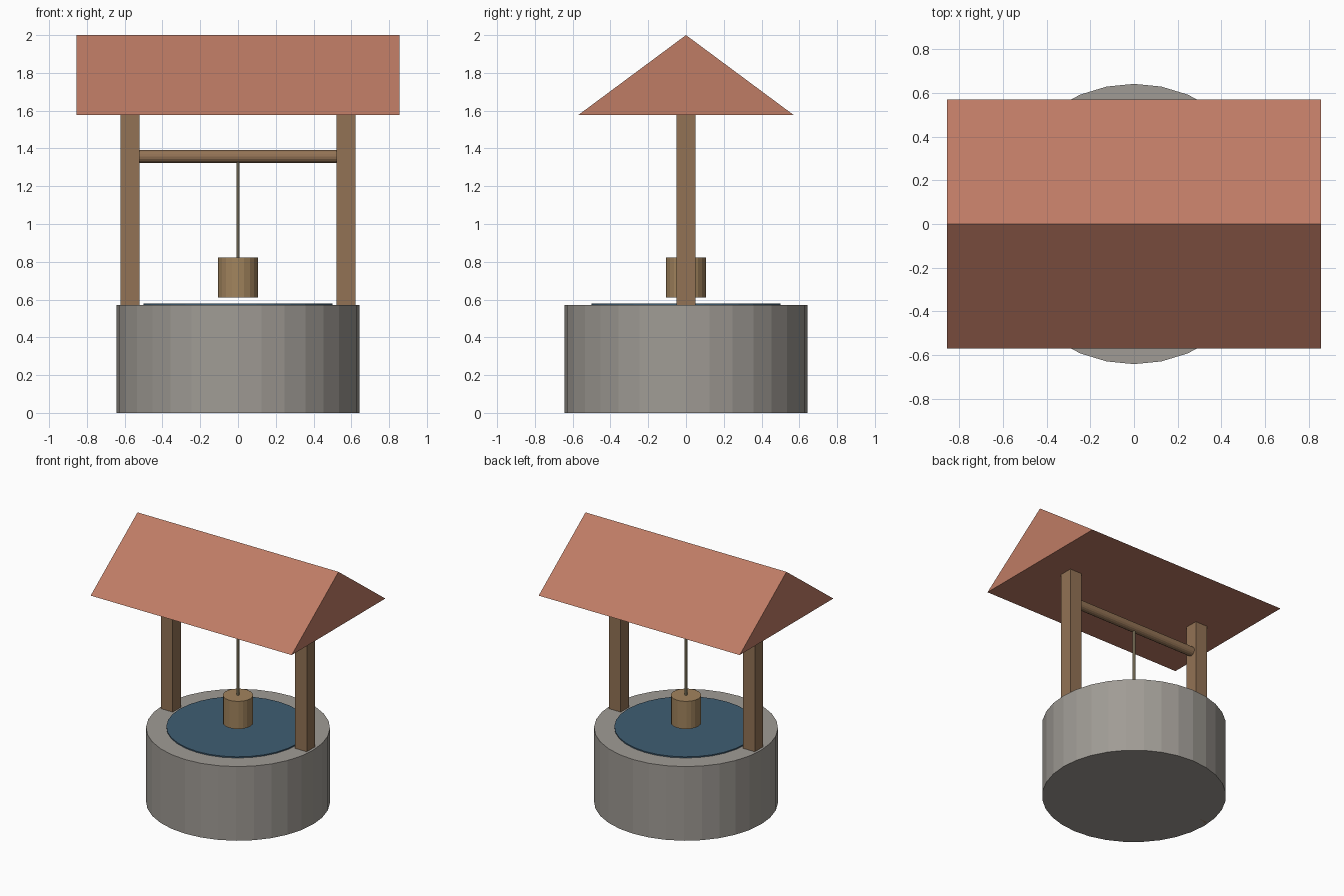
import bpy
from math import pi

if "Cube" in bpy.data.objects:
    bpy.data.objects.remove(bpy.data.objects["Cube"])


def paint(obj, name, rgb):
    mat = bpy.data.materials.get(name) or bpy.data.materials.new(name)
    mat.diffuse_color = (*rgb, 1)
    mat.use_nodes = True
    mat.node_tree.nodes["Principled BSDF"].inputs["Base Color"].default_value = mat.diffuse_color
    obj.data.materials.append(mat)


def cylinder(name, radius, bottom, top, sides):
    bpy.ops.mesh.primitive_cylinder_add(vertices=sides, radius=radius, depth=top - bottom,
                                        location=(0, 0, (bottom + top) / 2))
    obj = bpy.context.object
    obj.name = name
    return obj


WOOD = (0.29, 0.17, 0.09)

# Stone well wall, 32 flat sides
paint(cylinder("well_wall", 0.642, 0, 0.571, 32), "stone", (0.35, 0.33, 0.30))

# Water disc just proud of the rim
paint(cylinder("water", 0.5, 0.55, 0.58, 32), "water", (0.05, 0.11, 0.17))

# Posts run down through the wall to the ground
for side, x in (("left", -0.571), ("right", 0.571)):
    bpy.ops.mesh.primitive_cube_add(size=1, location=(x, 0, 0.789))
    post = bpy.context.object
    post.name = side + "_post"
    post.scale = (0.1, 0.1, 1.578)
    paint(post, "wood", WOOD)

# Winding axle between the posts
axle = cylinder("axle", 0.035, -0.55, 0.55, 16)
axle.rotation_euler = (0, pi / 2, 0)
axle.location = (0, 0, 1.358)
paint(axle, "wood", WOOD)

# Rope and hanging bucket
paint(cylinder("rope", 0.009, 0.81, 1.358, 8), "rope", (0.50, 0.42, 0.26))
paint(cylinder("bucket", 0.106, 0.61, 0.823, 20), "bucket_wood", (0.36, 0.23, 0.11))

# Closed gable roof: triangle profile swept along x
profile = [(-0.57, 1.577), (0.57, 1.577), (0, 2.0)]
verts = [(x, y, z) for x in (-0.856, 0.856) for y, z in profile]
faces = [(2, 1, 0), (3, 4, 5)] + [(i, (i + 1) % 3, (i + 1) % 3 + 3, i + 3) for i in range(3)]
mesh = bpy.data.meshes.new("roof")
mesh.from_pydata(verts, [], faces)
roof = bpy.data.objects.new("roof", mesh)
bpy.context.collection.objects.link(roof)
bpy.context.view_layer.objects.active = roof
roof.select_set(True)
bpy.ops.object.mode_set(mode='EDIT')
bpy.ops.mesh.select_all(action='SELECT')
bpy.ops.mesh.normals_make_consistent(inside=False)
bpy.ops.object.mode_set(mode='OBJECT')
paint(roof, "roof_tile", (0.52, 0.20, 0.13))
